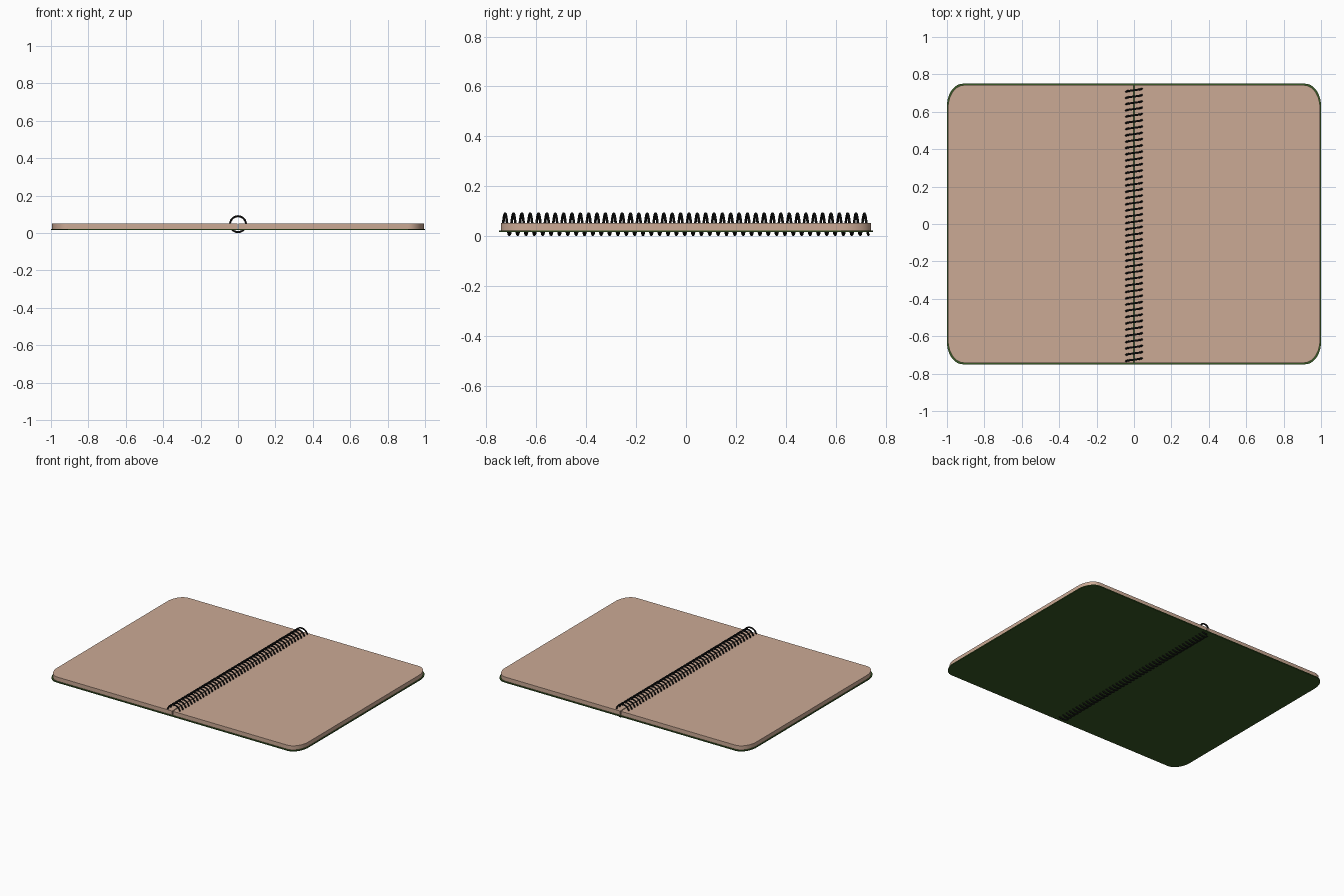
import bpy, bmesh, math

if "Cube" in bpy.data.objects:
    bpy.data.objects.remove(bpy.data.objects["Cube"])


def material(name, rgb):
    m = bpy.data.materials.new(name)
    m.diffuse_color = (*rgb, 1)
    m.use_nodes = True
    m.node_tree.nodes["Principled BSDF"].inputs["Base Color"].default_value = m.diffuse_color
    return m


def smooth(ob):
    bpy.ops.object.select_all(action='DESELECT')
    ob.select_set(True)
    bpy.context.view_layer.objects.active = ob
    bpy.ops.object.shade_smooth_by_angle(angle=math.radians(35))


def corner(cx, cy, rx, ry, start, n=10):
    return [(cx + rx * math.cos(start + math.pi / 2 * i / n),
             cy + ry * math.sin(start + math.pi / 2 * i / n)) for i in range(n + 1)]


def slab(name, outline, z0, z1, mat):
    bm = bmesh.new()
    face = bm.faces.new([bm.verts.new((x, y, z0)) for x, y in outline])
    ext = bmesh.ops.extrude_face_region(bm, geom=[face])
    for v in ext['geom']:
        if isinstance(v, bmesh.types.BMVert):
            v.co.z = z1
    bmesh.ops.recalc_face_normals(bm, faces=bm.faces)
    me = bpy.data.meshes.new(name)
    bm.to_mesh(me)
    bm.free()
    ob = bpy.data.objects.new(name, me)
    bpy.context.collection.objects.link(ob)
    me.materials.append(mat)
    smooth(ob)
    return ob


paper = material("paper", (0.60, 0.40, 0.30))
green = material("cover_green", (0.04, 0.10, 0.018))
black = material("wire_black", (0.01, 0.01, 0.01))

RX, RY = 0.085, 0.12


def right_half(w, h, inner):
    return ([(inner, -h)] + corner(w - RX, -h + RY, RX, RY, -math.pi / 2)
            + corner(w - RX, h - RY, RX, RY, 0) + [(inner, h)])


# open cover lying flat, all four corners rounded
half = right_half(1.0, 0.75, 0.0)[1:-1]
slab("cover", half + [(-x, -y) for x, y in half], 0.016, 0.023, green)

# two page blocks with a narrow gap at the spine
pages = right_half(0.994, 0.742, 0.003)
slab("right_pages", pages, 0.023, 0.052, paper)
slab("left_pages", [(-x, -y) for x, y in pages], 0.023, 0.052, paper)

# spiral wire binding
TURNS, STEPS, R, WIRE, PITCH = 44, 24, 0.0425, 0.0053, 0.0335
curve = bpy.data.curves.new("spiral_wire", 'CURVE')
curve.dimensions = '3D'
curve.bevel_depth = WIRE
curve.bevel_resolution = 2
curve.use_fill_caps = True
spline = curve.splines.new('POLY')
steps = range(STEPS // 4, TURNS * STEPS + 1)
spline.points.add(len(steps) - 1)
for p, i in zip(spline.points, steps):
    t = i / STEPS
    a = t * math.tau
    p.co = (-R * math.sin(a), -0.742 + PITCH * t, R + WIRE - R * math.cos(a), 1)
wire = bpy.data.objects.new("spiral_wire", curve)
bpy.context.collection.objects.link(wire)
curve.materials.append(black)
bpy.ops.object.select_all(action='DESELECT')
wire.select_set(True)
bpy.context.view_layer.objects.active = wire
bpy.ops.object.convert(target='MESH')
smooth(bpy.context.view_layer.objects.active)
